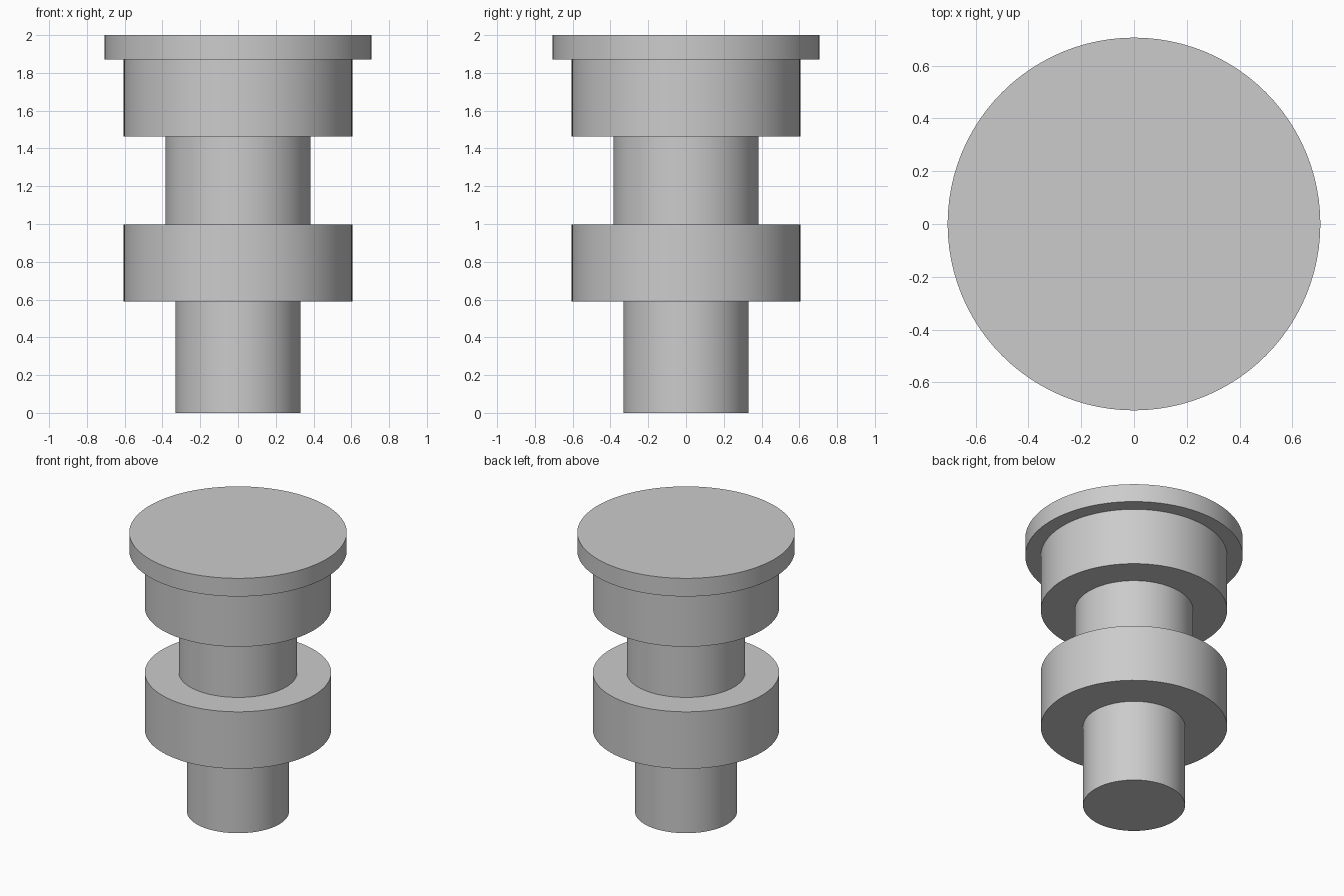
import bpy
import bmesh
import math

cube = bpy.data.objects.get("Cube")
if cube:
    bpy.data.objects.remove(cube, do_unlink=True)

SEGMENTS = 96

grey = bpy.data.materials.new("plain_grey")
grey.use_nodes = True
colour = (0.6, 0.6, 0.6, 1.0)
grey.diffuse_color = colour
grey.node_tree.nodes["Principled BSDF"].inputs["Base Color"].default_value = colour

# Stepped cylinders from bottom to top: radius, lower height, upper height
steps = [
    (0.331, 0.0, 0.589),    # lower shank
    (0.605, 0.589, 0.997),  # lower collar
    (0.384, 0.997, 1.463),  # neck
    (0.605, 1.463, 1.87),   # upper collar
    (0.706, 1.87, 2.0),     # cap flange
]

# Half profile, closed onto the axis at both ends
profile = [(0, 0)]
for radius, low, high in steps:
    profile += [(radius, low), (radius, high)]
profile.append((0, steps[-1][2]))

# Turn the profile about the axis into one solid
bm = bmesh.new()
verts = [bm.verts.new((r, 0, z)) for r, z in profile]
edges = [bm.edges.new(pair) for pair in zip(verts, verts[1:])]
bmesh.ops.spin(bm, geom=verts + edges, cent=(0, 0, 0), axis=(0, 0, 1),
               angle=math.tau, steps=SEGMENTS, use_merge=True)
bmesh.ops.remove_doubles(bm, verts=bm.verts, dist=0.0001)
bmesh.ops.recalc_face_normals(bm, faces=bm.faces)

mesh = bpy.data.meshes.new("stepped_plug")
bm.to_mesh(mesh)
bm.free()
mesh.materials.append(grey)
plug = bpy.data.objects.new("stepped_plug", mesh)
bpy.context.collection.objects.link(plug)

# Smooth sides with crisp rims
bpy.ops.object.select_all(action="DESELECT")
plug.select_set(True)
bpy.context.view_layer.objects.active = plug
bpy.ops.object.shade_smooth_by_angle(angle=math.radians(30))
